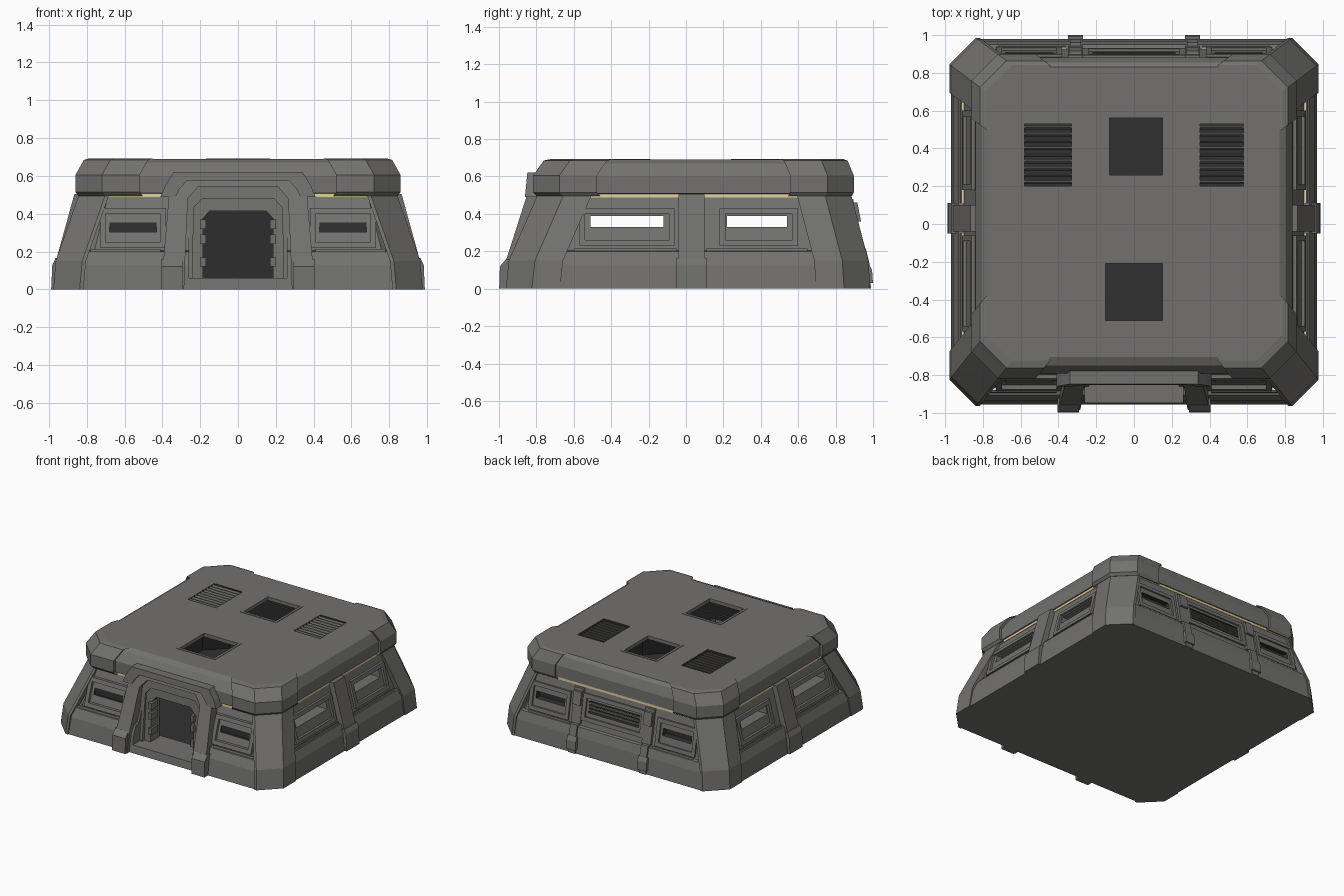
import bpy, bmesh

if "Cube" in bpy.data.objects:
    bpy.data.objects.remove(bpy.data.objects["Cube"], do_unlink=True)


def material(name, color):
    m = bpy.data.materials.new(name)
    m.use_nodes = True
    m.diffuse_color = (*color, 1)
    bsdf = next(n for n in m.node_tree.nodes if n.type == 'BSDF_PRINCIPLED')
    bsdf.inputs["Base Color"].default_value = (*color, 1)
    bsdf.inputs["Roughness"].default_value = 0.8
    return m


MATS = [material("armour grey", (0.168, 0.167, 0.159)),
        material("interior dark", (0.031, 0.031, 0.031)),
        material("pale yellow light", (0.78, 0.65, 0.34))]
GREY, DARK, LIGHT = range(3)
HX, Y0, Y1, CH = 0.97, -0.955, 0.98, 0.14   # footprint and corner chamfer


def loft(name, rings, mat=GREY, closed=False):
    """Skin equal-length rings of points, capping the ends unless closed."""
    bm = bmesh.new()
    vs = [[bm.verts.new(p) for p in r] for r in rings]
    n = len(vs[0])
    pairs = list(zip(vs, vs[1:])) + ([(vs[-1], vs[0])] if closed else [])
    for a, b in pairs:
        for i in range(n):
            j = (i + 1) % n
            bm.faces.new((a[i], a[j], b[j], b[i]))
    if not closed:
        bm.faces.new(vs[0])
        bm.faces.new(vs[-1])
    bmesh.ops.recalc_face_normals(bm, faces=bm.faces[:])
    for f in bm.faces:
        f.material_index = mat
    me = bpy.data.meshes.new(name)
    bm.to_mesh(me)
    bm.free()
    for m in MATS:
        me.materials.append(m)
    ob = bpy.data.objects.new(name, me)
    bpy.context.collection.objects.link(ob)
    return ob


def box(name, x, y, z, mat=GREY):
    ring = lambda h: [(x[0], y[0], h), (x[1], y[0], h), (x[1], y[1], h), (x[0], y[1], h)]
    return loft(name, [ring(z[0]), ring(z[1])], mat)


def front_y(d): return Y0 + 1.25 * d
def back_y(d): return Y1 - 0.75 * d


def outline(d, z, c=CH):
    x, a, b = HX - d, front_y(d), back_y(d)
    return [(x, a + c, z), (x, b - c, z), (x - c, b, z), (c - x, b, z),
            (-x, b - c, z), (-x, a + c, z), (c - x, a, z), (x - c, a, z)]


def corner(d, z, sx, front, lx, ly):
    """Section wrapping one chamfered corner."""
    x, y = HX - d, abs(front_y(d) if front else back_y(d))
    sy = -1 if front else 1
    pts = [(x, y - CH - ly), (x, y - CH), (x - CH, y), (x - CH - lx, y),
           (x - CH - lx, y - .06), (x - .06, y - CH - ly)]
    return [(sx * px, sy * py, z) for px, py in pts]


def on_side(side, u, d, z):
    return {"left": (HX - d, u, z), "right": (d - HX, u, z),
            "front": (u, front_y(d), z), "back": (u, back_y(d), z)}[side]


def rib(name, side, u0, u1, profile, mat=GREY):
    return loft(name, [[on_side(side, u, d, z) for d, z in profile] for u in (u0, u1)], mat)


def wall_d(z): return 0.07 + 0.254 * (z - 0.205)


def plate(name, side, u0, u1, z0, z1, out):
    """Slab lying on the leaning upper wall."""
    a, b = wall_d(z0), wall_d(z1)
    return rib(name, side, u0, u1, [(a - out, z0), (b - out, z1), (b + .02, z1), (a + .02, z0)])


def frame(name, side, u0, u1, z0, z1, w=0.03, out=0.018):
    plate(name + "_sill", side, u0, u1, z0, z0 + w, out)
    plate(name + "_head", side, u0, u1, z1 - w, z1, out)
    plate(name + "_jamb_a", side, u0, u0 + w, z0 + w, z1 - w, out)
    plate(name + "_jamb_b", side, u1 - w, u1, z0 + w, z1 - w, out)


def cut(ob, cutters):
    for c in cutters:
        c.hide_render = True
        m = ob.modifiers.new("cut", 'BOOLEAN')
        m.operation, m.solver, m.object = 'DIFFERENCE', 'EXACT', c
    bpy.context.view_layer.update()
    dg = bpy.context.evaluated_depsgraph_get()
    me = bpy.data.meshes.new_from_object(ob.evaluated_get(dg))
    ob.modifiers.clear()
    ob.data = me


# Hollow shell and roof
body = loft("wall_shell", [outline(d, z) for d, z in
            [(0, 0), (.015, .13), (.04, .2), (.07, .205), (.145, .5)]])
roof = loft("roof", [outline(d, z) for d, z in
            [(.15, .505), (.13, .51), (.13, .6), (.165, .67), (.2, .69)]])
cavity = loft("cavity_cutter", [outline(d, z) for d, z in
              [(.14, .015), (.23, .5), (.25, .62), (.28, .665)]], DARK)

# Window slots: side pairs pass through, front and back ones are shallow
SIDE_WIN = [(-.57, -.06, -.51, -.12), (.18, .6, .22, .54)]
END_WIN = [(-.73, -.38, -.68, -.43), (.38, .73, .43, .68)]
cutters = [cavity, box("door_cutter", (-.26, .26), (-1.2, -.68), (.06, .485))]
for f0, f1, s0, s1 in SIDE_WIN:
    cutters.append(box("slot_cutter", (-1.2, 1.2), (s0, s1), (.33, .388)))
    for side in ("left", "right"):
        frame(side + "_window_frame", side, f0, f1, .23, .43)
for f0, f1, s0, s1 in END_WIN:
    cutters.append(box("slot_cutter", (s0, s1), (-1.2, -.82), (.305, .358), DARK))
    cutters.append(box("slot_cutter", (s0, s1), (.86, 1.2), (.305, .358), DARK))
    for side in ("front", "back"):
        frame(side + "_window_frame", side, f0, f1, .22, .43)
cutters.append(box("slot_cutter", (-.22, .22), (.86, 1.2), (.31, .4), DARK))
frame("back_centre_frame", "back", -.27, .27, .25, .45)
for i in range(3):
    plate("back_louvre", "back", -.22, .22, .325 + i * .025, .335 + i * .025, .002)
cut(body, cutters)

# Roof hatches and vents
HATCHES = [((-.15, .15), (-.51, -.21)), ((-.13, .15), (.26, .56))]
VENTS = [((-.58, -.33), (.2, .53)), ((.35, .58), (.2, .53))]
roof_cutters = [cavity]
for x, y in HATCHES:
    roof_cutters.append(box("hatch_cutter", x, y, (.55, .8)))
    for s in (0, 1):
        e = (x[s] - .02, x[s]) if s == 0 else (x[s], x[s] + .02)
        box("hatch_rim_side", e, (y[0] - .02, y[1] + .02), (.68, .693))
        e = (y[s] - .02, y[s]) if s == 0 else (y[s], y[s] + .02)
        box("hatch_rim_end", x, e, (.68, .693))
for x, y in VENTS:
    roof_cutters.append(box("vent_cutter", x, y, (.65, .8), DARK))
    for i in range(9):
        a = y[0] + .012 + i * .036
        loft("vent_slat", [[(u, a, .665), (u, a + .007, .665), (u, a + .018, .689), (u, a + .011, .689)]
                           for u in x])
cut(roof, roof_cutters)
for c in set(cutters + roof_cutters):
    bpy.data.objects.remove(c, do_unlink=True)

# Light strip tucked under the roof edge
loft("roof_light_strip", [outline(d, z) for d, z in
     [(.137, .489), (.137, .507), (.16, .507), (.16, .489)]], LIGHT, closed=True)

# Ledge lights sunk behind a small lip
LEDGE = {"left": [(-.6, -.05), (.11, .65)], "right": [(-.6, -.05), (.11, .65)],
         "front": [(-.78, -.41), (.41, .78)], "back": [(-.72, -.36), (.36, .72)]}
for side, spans in LEDGE.items():
    for u0, u1 in spans:
        rib(side + "_ledge_lip", side, u0, u1, [(.046, .19), (.052, .215), (.06, .215), (.06, .19)])
        rib(side + "_ledge_light", side, u0, u1, [(.06, .19), (.06, .207), (.076, .207), (.076, .19)], LIGHT)

# Corner pillars and roof corner caps
for sx in (1, -1):
    for front in (True, False):
        loft("corner_pillar", [corner(d, z, sx, front, .02, .15) for d, z in
             [(-.007, 0), (.006, .15), (.13, .505)]])
        loft("roof_corner_cap", [corner(d, z, sx, front, .2, .2) for d, z in
             [(.125, .495), (.11, .515), (.11, .605), (.155, .685), (.185, .693)]])

# Side pylons
for side in ("left", "right"):
    rib(side + "_pylon", side, -.04, .1, [(-.01, 0), (.01, .16), (.105, .505), (.2, .505), (.1, 0)])
    rib(side + "_pylon_foot", side, -.05, .11, [(-.018, 0), (-.012, .13), (.005, .165), (.1, .165), (.1, 0)])

# Back ribs and clamps
for s in (-1, 1):
    u = s * .31
    rib("back_rib", "back", u - .03, u + .03, [(-.012, 0), (.0, .14), (.025, .215), (.1, .215), (.1, 0)])
    rib("back_rib_foot", "back", u - .04, u + .04, [(-.026, .03), (-.02, .1), (.0, .13), (.06, .13), (.06, .03)])
    plate("back_clamp", "back", u - .04, u + .04, .22, .48, .025)
    plate("back_clamp_head", "back", u - .035, u + .035, .36, .46, .05)


def arch(name, outer, inner, fy, by):
    """Sweep a section round a mirrored door outline; fy gives the face depth at a height."""
    rings = [[(xo, fy(zo), zo), (xi, fy(zi), zi), (xi, by, zi), (xo, by, zo)]
             for (xo, zo), (xi, zi) in zip(outer, inner)]
    rings += [[(-x, y, z) for x, y, z in r] for r in reversed(rings)]
    return loft(name, rings)


# Door portal with stepped inner frames
lean = lambda z: -.985 + .32 * max(0, z - .08)
arch("portal", [(.40, 0), (.395, .15), (.365, .5), (.31, .6)],
     [(.285, 0), (.28, .15), (.265, .48), (.21, .545)], lean, -.74)
arch("portal_hood", [(.41, .49), (.385, .55), (.34, .622)],
     [(.33, .49), (.31, .53), (.27, .575)], lambda z: -.91 + .1 * z, -.775)
arch("door_frame_outer", [(.29, 0), (.27, .49), (.21, .55)],
     [(.24, 0), (.235, .43), (.19, .48)], lambda z: -.865 + .1 * z, -.74)
arch("door_frame_inner", [(.25, 0), (.245, .44), (.2, .49)],
     [(.185, 0), (.185, .375), (.15, .415)], lambda z: -.835 + .06 * z, -.72)
loft("door_step", [[(x, -.95, 0), (x, -.935, .05), (x, -.86, .06), (x, -.7, .06), (x, -.7, 0)]
                   for x in (-.285, .285)])
for s in (-1, 1):
    x = sorted((s * .29, s * .405))
    loft("portal_foot", [[(u, -.999, 0), (u, -.995, .12), (u, -.96, .16), (u, -.85, .16), (u, -.85, 0)]
                         for u in x])
    for z in (.12, .24, .32):
        box("door_latch", sorted((s * .17, s * .2)), (-.84, -.76), (z, z + .05))
